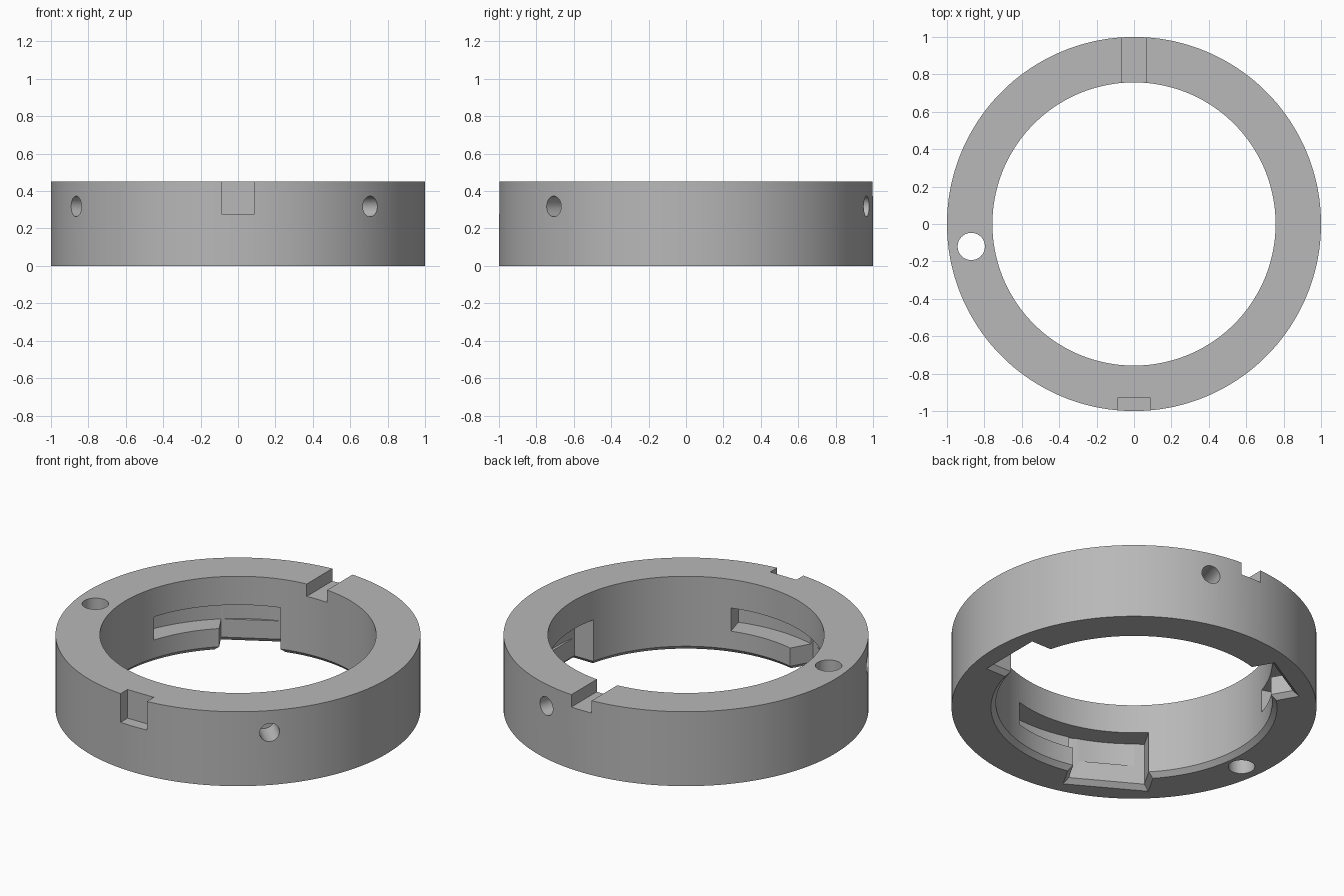
import bpy, bmesh, math
from mathutils import Matrix, Vector

if "Cube" in bpy.data.objects:
    bpy.data.objects.remove(bpy.data.objects["Cube"])

OUTER, INNER, HEIGHT = 1.0, 0.757, 0.45
CHAMFER = 0.027
POCKET_TOP, LEDGE_TOP = 0.277, 0.137

metal = bpy.data.materials.new("plain grey metal")
metal.use_nodes = True
grey = (0.48, 0.48, 0.48, 1)
metal.diffuse_color = grey
metal.node_tree.nodes["Principled BSDF"].inputs["Base Color"].default_value = grey


def make_object(name, bm):
    bmesh.ops.recalc_face_normals(bm, faces=bm.faces)
    mesh = bpy.data.meshes.new(name)
    bm.to_mesh(mesh)
    bm.free()
    mesh.materials.append(metal)
    obj = bpy.data.objects.new(name, mesh)
    bpy.context.collection.objects.link(obj)
    return obj


def skin(name, rings, closed):
    """Join matching loops of points; close the chain or cap both ends."""
    bm = bmesh.new()
    loops = [[bm.verts.new(p) for p in ring] for ring in rings]
    n = len(loops[0])
    pairs = list(zip(loops, loops[1:]))
    if closed:
        pairs.append((loops[-1], loops[0]))
    else:
        bm.faces.new(loops[0])
        bm.faces.new(loops[-1])
    for a, b in pairs:
        for i in range(n):
            j = (i + 1) % n
            bm.faces.new((a[i], a[j], b[j], b[i]))
    return make_object(name, bm)


def lathe(name, profile, start, end, steps):
    """Sweep a radius/height profile about z between two angles in degrees."""
    full = end - start >= 360
    rings = []
    for i in range(steps if full else steps + 1):
        t = math.radians(start + (end - start) * i / steps)
        rings.append([(r * math.cos(t), r * math.sin(t), z) for r, z in profile])
    return skin(name, rings, full)


def box(name, x0, x1, y0, y1, z0, z1):
    rings = [[(x0, y0, z), (x1, y0, z), (x1, y1, z), (x0, y1, z)] for z in (z0, z1)]
    return skin(name, rings, False)


def cylinder(name, centre, axis, radius, depth):
    bm = bmesh.new()
    turn = Vector(axis).to_track_quat('Z', 'Y').to_matrix().to_4x4()
    bmesh.ops.create_cone(bm, cap_ends=True, segments=40, radius1=radius,
                          radius2=radius, depth=depth,
                          matrix=Matrix.Translation(centre) @ turn)
    return make_object(name, bm)


# Ring body with a chamfered lower bore
ring = lathe("mounting_ring",
             [(INNER, HEIGHT), (OUTER, HEIGHT), (OUTER, 0),
              (INNER + CHAMFER, 0), (INNER, CHAMFER)], 0, 360, 180)
cutters = []

# Three bayonet entries with flat backs, each leading into a curved groove
for angle, half_width, sweep in ((0, 0.168, 42.5), (120, 0.168, 42.5), (240, 0.21, 46)):
    levels = []
    for z, grow in ((-0.02, CHAMFER + 0.02), (CHAMFER, 0), (POCKET_TOP, 0)):
        w, back = half_width + grow, 0.865 + grow
        levels.append([(0.6, -w, z), (back, -w, z), (back, w, z), (0.6, w, z)])
    entry = skin("entry_cutter", levels, False)
    entry.data.transform(Matrix.Rotation(math.radians(angle), 4, 'Z'))
    cutters.append(entry)
    cutters.append(lathe("groove_cutter",
                         [(0.6, LEDGE_TOP), (0.88, LEDGE_TOP),
                          (0.88, POCKET_TOP), (0.6, POCKET_TOP)],
                         angle - 10, angle + sweep, 32))

# Key notch across the top at the back, and index slot at the front
cutters.append(box("back_notch_cutter", -0.068, 0.068, 0.6, 1.1, 0.375, 0.6))
cutters.append(box("front_slot_cutter", -0.088, 0.088, -1.1, -0.93, POCKET_TOP, 0.6))

# Vertical pin hole
cutters.append(cylinder("pin_hole_cutter", (-0.87, -0.12, 0.2), (0, 0, 1), 0.073, 1))

# Blind radial set-screw holes
for angle in (75, 210, 315):
    t = math.radians(angle)
    out = Vector((math.cos(t), math.sin(t), 0))
    cutters.append(cylinder("screw_hole_cutter", out * 0.95 + Vector((0, 0, 0.318)),
                            out, 0.055, 0.24))

# Cut everything from the ring, then discard the cutters
for cutter in cutters:
    cutter.hide_render = True
    mod = ring.modifiers.new(cutter.name, 'BOOLEAN')
    mod.operation = 'DIFFERENCE'
    mod.solver = 'EXACT'
    mod.object = cutter
graph = bpy.context.evaluated_depsgraph_get()
result = bpy.data.meshes.new_from_object(ring.evaluated_get(graph))
ring.modifiers.clear()
ring.data = result
for cutter in cutters:
    bpy.data.objects.remove(cutter)
ring.data.materials.clear()
ring.data.materials.append(metal)

bpy.ops.object.select_all(action='DESELECT')
ring.select_set(True)
bpy.context.view_layer.objects.active = ring
bpy.ops.object.shade_smooth_by_angle(angle=math.radians(25))
